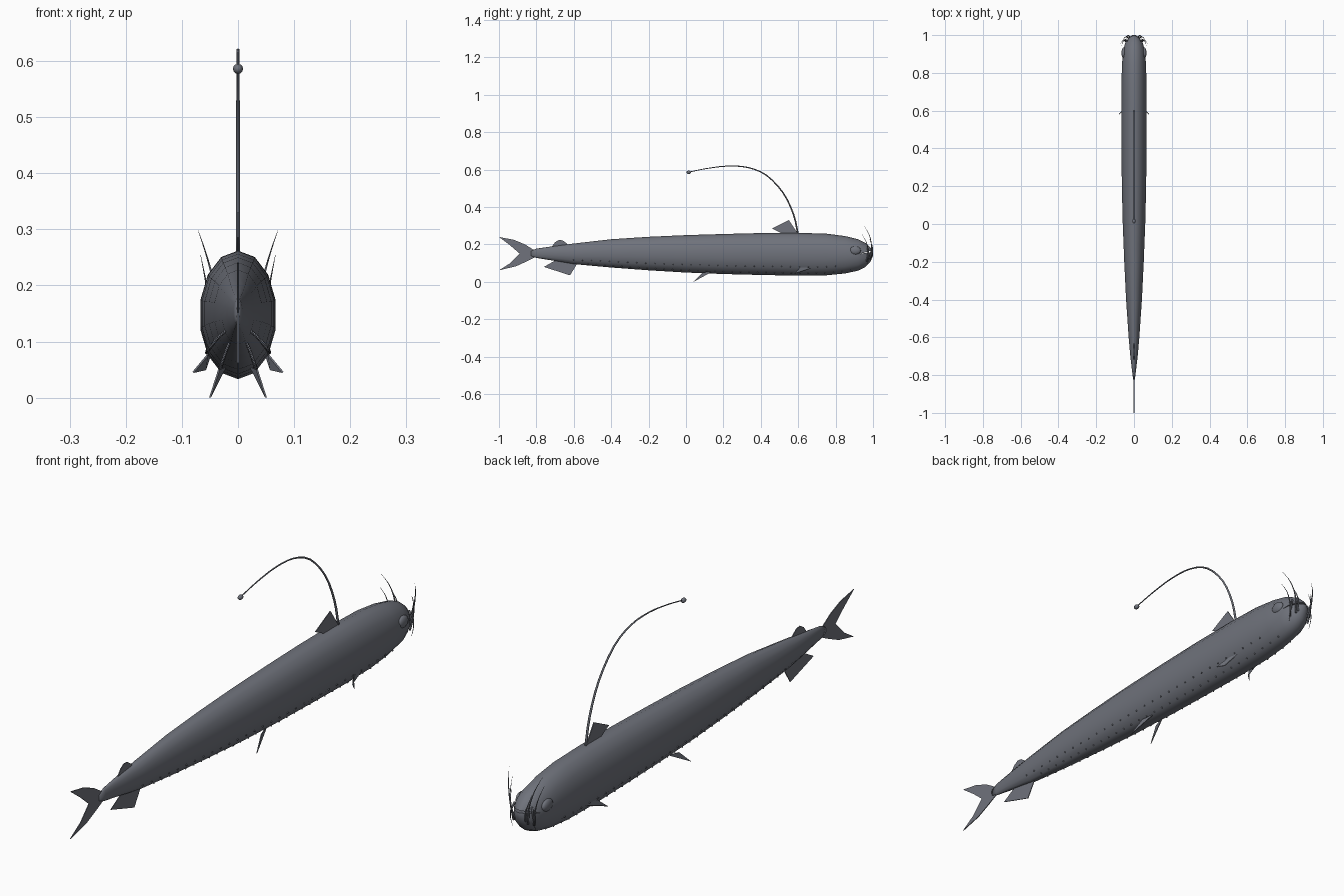
import bpy, bmesh, math
from mathutils import Vector

cube = bpy.data.objects.get("Cube")
if cube:
    bpy.data.objects.remove(cube, do_unlink=True)

mat = bpy.data.materials.new("slate_grey")
mat.use_nodes = True
grey = (0.16, 0.17, 0.2, 1)
mat.diffuse_color = grey
mat.node_tree.nodes["Principled BSDF"].inputs["Base Color"].default_value = grey


def make(name, bm, smooth=True):
    bmesh.ops.recalc_face_normals(bm, faces=bm.faces)
    me = bpy.data.meshes.new(name)
    bm.to_mesh(me)
    bm.free()
    me.materials.append(mat)
    ob = bpy.data.objects.new(name, me)
    bpy.context.collection.objects.link(ob)
    if smooth:
        me.shade_smooth()
    return ob


def loft(bm, rings):
    """Skin a list of equal rings and cap both ends."""
    loops = [[bm.verts.new(p) for p in r] for r in rings]
    n = len(loops[0])
    for a, b in zip(loops, loops[1:]):
        for i in range(n):
            bm.faces.new((a[i], a[(i + 1) % n], b[(i + 1) % n], b[i]))
    bm.faces.new(loops[0])
    bm.faces.new(loops[-1])


def smooth_path(pts, steps):
    """Catmull-Rom samples through the points."""
    p = [Vector(q) for q in pts]
    p = [2 * p[0] - p[1]] + p + [2 * p[-1] - p[-2]]
    out = []
    for i in range(1, len(p) - 2):
        a, b, c, d = p[i - 1:i + 3]
        for s in range(steps):
            t = s / steps
            out.append(0.5 * (2 * b + (c - a) * t + (2 * a - 5 * b + 4 * c - d) * t * t
                              + (3 * b - a - 3 * c + d) * t ** 3))
    return out + [p[-2]]


def tube(name, pts, r0, r1, sides=6, steps=3):
    path = smooth_path(pts, steps)
    rings = []
    for i, p in enumerate(path):
        d = (path[min(i + 1, len(path) - 1)] - path[max(i - 1, 0)]).normalized()
        u = d.cross(Vector((1, 0, 0))).normalized()
        v = d.cross(u)
        r = r0 + (r1 - r0) * i / (len(path) - 1)
        rings.append([p + r * (math.cos(k * math.tau / sides) * u + math.sin(k * math.tau / sides) * v)
                      for k in range(sides)])
    bm = bmesh.new()
    loft(bm, rings)
    return make(name, bm)


def fin(name, pts, thick=0.003):
    """Flat plate from an outline."""
    p = [Vector(q) for q in pts]
    n = (p[1] - p[0]).cross(p[2] - p[0]).normalized() * thick / 2
    bm = bmesh.new()
    loft(bm, [[q - n for q in p], [q + n for q in p]])
    return make(name, bm, False)


# Body stations: y, top, bottom, half width
body = [(-.83, .165, .138, .003), (-.8, .178, .128, .008), (-.7, .192, .112, .02),
        (-.6, .205, .095, .029), (-.4, .228, .077, .043), (-.2, .241, .062, .053),
        (0, .25, .05, .061), (.2, .256, .042, .066), (.4, .261, .037, .068),
        (.6, .262, .033, .069), (.75, .258, .035, .068), (.85, .245, .045, .065),
        (.92, .228, .06, .059), (.96, .208, .08, .047), (.985, .185, .105, .03), (1, .165, .14, .01)]


def skin(y, angle):
    """Point on the body surface at a station and angle."""
    for a, b in zip(body, body[1:]):
        if a[0] <= y <= b[0]:
            t = (y - a[0]) / (b[0] - a[0])
            top, bot, w = (a[k] + (b[k] - a[k]) * t for k in (1, 2, 3))
            return Vector((w * math.cos(angle), y, (top + bot) / 2 + (top - bot) / 2 * math.sin(angle)))


bm = bmesh.new()
loft(bm, [[skin(s[0], math.pi / 2 + k * math.tau / 14) for k in range(14)] for s in body])
body_ob = make("body", bm)

# Mouth slit cut as a thin wedge
bm = bmesh.new()
wedge = [(.93, .150), (1.03, .166), (1.03, .178)]
loft(bm, [[(x, y, z) for y, z in wedge] for x in (-.1, .1)])
cutter = make("mouth_cutter", bm, False)
cutter.hide_render = True
cutter.hide_viewport = True
cut = body_ob.modifiers.new("mouth", 'BOOLEAN')
cut.operation = 'DIFFERENCE'
cut.solver = 'EXACT'
cut.object = cutter

# Fins on the centre line, outlines in y and z
centre_fins = {
    "tail_fin": [(-.81, .168), (-.86, .2), (-.92, .225), (-1, .24), (-.94, .195), (-.89, .152),
                 (-.94, .1), (-1, .062), (-.91, .083), (-.85, .11), (-.8, .135)],
    "dorsal_fin": [(.6, .255), (.55, .33), (.46, .285), (.53, .25)],
    "adipose_fin": [(-.72, .185), (-.7, .212), (-.68, .224), (-.66, .222), (-.64, .208), (-.62, .19)],
    "anal_fin": [(-.58, .1), (-.62, .035), (-.76, .08), (-.69, .12)]}
for name, outline in centre_fins.items():
    fin(name, [(0, y, z) for y, z in outline])

# Long lure ray with a bulb at its tip
tube("lure_ray", [(0, .6, .25), (0, .575, .36), (0, .52, .475), (0, .43, .57), (0, .33, .612),
                  (0, .22, .619), (0, .11, .606), (0, .02, .588)], .0045, .002)
bm = bmesh.new()
bmesh.ops.create_uvsphere(bm, u_segments=8, v_segments=6, radius=.009)
bmesh.ops.scale(bm, vec=(1, 1.4, 1), verts=bm.verts)
bmesh.ops.translate(bm, vec=(0, .015, .586), verts=bm.verts)
make("lure_bulb", bm)

# Paired parts
fangs = [[(.03, .985, .12), (.04, .992, .19), (.055, .98, .25), (.071, .953, .298)],
         [(.042, .965, .11), (.05, .973, .16), (.058, .965, .21), (.067, .94, .256)],
         [(.022, .988, .13), (.03, .998, .17), (.037, .993, .2), (.043, .98, .23)],
         [(.036, .97, .18), (.046, .978, .15), (.05, .975, .12), (.048, .965, .085)]]
for side, sx in (("left", 1), ("right", -1)):
    def mirror(pts):
        return [(x * sx, y, z) for x, y, z in pts]
    fin(side + "_pectoral_fin", mirror([(.048, .69, .08), (.055, .61, .075), (.08, .58, .045), (.058, .6, .05)]))
    fin(side + "_pelvic_fin", mirror([(.022, .14, .055), (.034, .09, .05), (.05, .04, 0)]))
    for i, f in enumerate(fangs):
        tube(f"{side}_fang_{i + 1}", mirror(f), .0038, .0003)

    # Eye bulging from the head
    bm = bmesh.new()
    bmesh.ops.create_uvsphere(bm, u_segments=16, v_segments=10, radius=.03)
    bmesh.ops.scale(bm, vec=(.4, 1, .75), verts=bm.verts)
    bmesh.ops.translate(bm, vec=(.054 * sx, .905, .168), verts=bm.verts)
    make(side + "_eye", bm)

    # Two rows of light organs along the lower flank
    bm = bmesh.new()
    for deg, count, start in ((-36, 30, .8), (-62, 32, .88)):
        for i in range(count):
            p = skin(start - i * 1.45 / count, math.radians(deg))
            p.x *= sx
            new = bmesh.ops.create_icosphere(bm, subdivisions=1, radius=.0035)["verts"]
            bmesh.ops.translate(bm, vec=p, verts=new)
    make(side + "_light_organs", bm)
